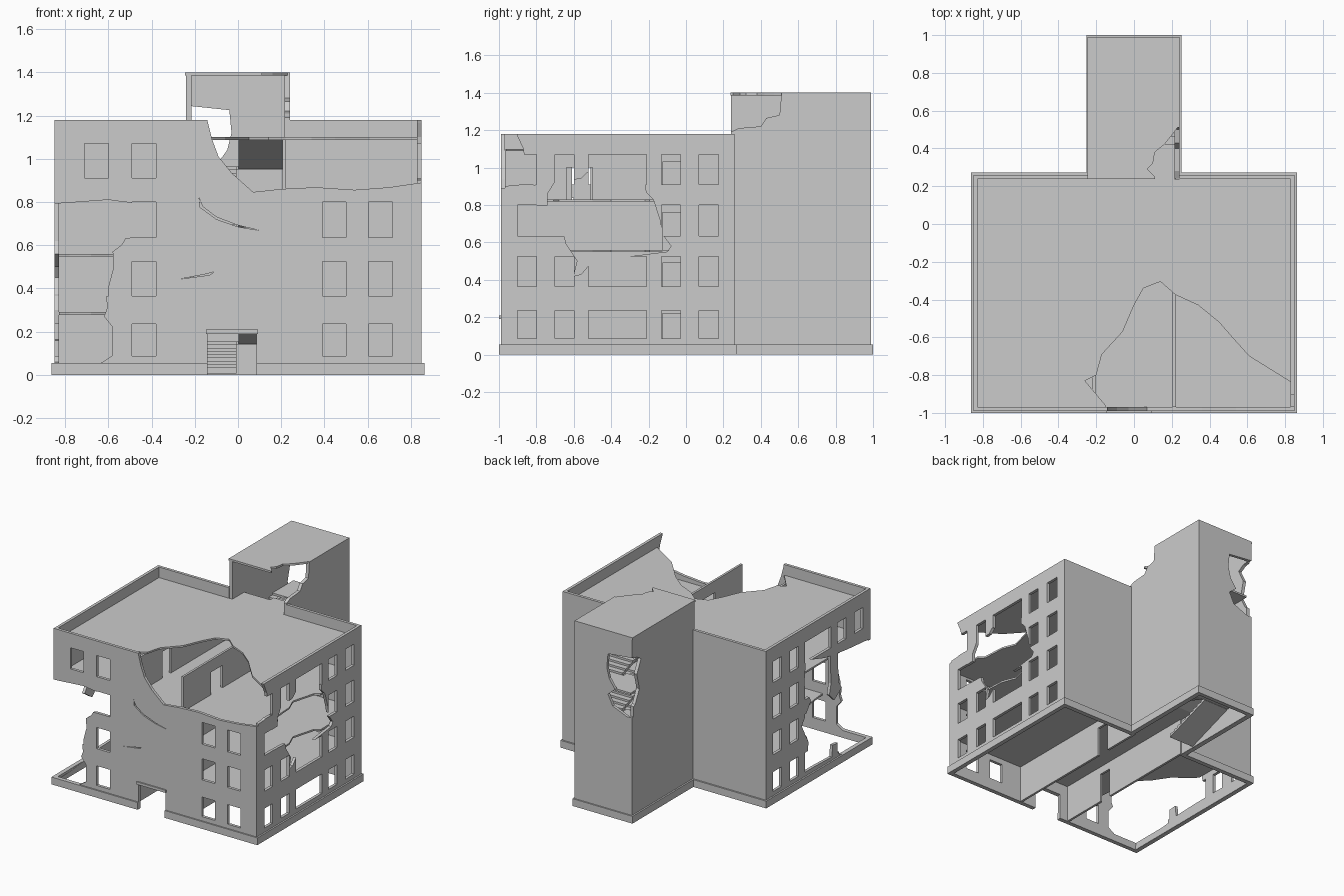
import bpy, bmesh

AX = {'x': lambda u, v, w: (w, u, v),    # outline in y,z
      'y': lambda u, v, w: (u, w, v),    # outline in x,z
      'z': lambda u, v, w: (u, v, w)}    # outline in x,y


def prism(name, axis, pts, a, b):
    """Extrude a 2D outline along an axis from a to b."""
    bm = bmesh.new()
    lo = [bm.verts.new(AX[axis](u, v, a)) for u, v in pts]
    hi = [bm.verts.new(AX[axis](u, v, b)) for u, v in pts]
    n = len(pts)
    bm.faces.new(lo)
    bm.faces.new(hi)
    for i in range(n):
        bm.faces.new((lo[i], lo[(i + 1) % n], hi[(i + 1) % n], hi[i]))
    bmesh.ops.recalc_face_normals(bm, faces=bm.faces)
    me = bpy.data.meshes.new(name)
    bm.to_mesh(me)
    bm.free()
    ob = bpy.data.objects.new(name, me)
    bpy.context.scene.collection.objects.link(ob)
    return ob


def rect(u0, u1, v0, v1):
    return [(u0, v0), (u1, v0), (u1, v1), (u0, v1)]


def panel(name, axis, pts, a, b, holes=()):
    """Flat slab or wall with openings cut through it."""
    ob = prism(name, axis, pts, a, b)
    cutters = []
    for h in holes:
        c = prism("cutter", axis, h, a - 0.05, b + 0.05)
        c.hide_render = True
        m = ob.modifiers.new("cut", 'BOOLEAN')
        m.operation, m.solver, m.object = 'DIFFERENCE', 'EXACT', c
        cutters.append(c)
    if cutters:
        dg = bpy.context.evaluated_depsgraph_get()
        me = bpy.data.meshes.new_from_object(ob.evaluated_get(dg))
        ob.modifiers.clear()
        ob.data = me
        for c in cutters:
            bpy.data.objects.remove(c)
    return ob


def box(name, x0, x1, y0, y1, z0, z1):
    return prism(name, 'z', rect(x0, x1, y0, y1), z0, z1)


ROWS = [(0.087, 0.235), (0.365, 0.525), (0.635, 0.80), (0.91, 1.07)]
FLOORS = [0.02, 0.29, 0.56, 0.83, 1.10]
T = 0.022

# front wall: windows, entrance, blasted corner and top, cracks
front_win = [rect(x, x + 0.11, *r) for x in (-0.71, -0.49, 0.39, 0.605) for r in ROWS]
front_top = [(-0.14, 1.3), (-0.14, 1.17), (-0.12, 1.09), (-0.09, 1.01), (-0.03, 0.935), (0.07, 0.846),
             (0.2, 0.86), (0.36, 0.868), (0.54, 0.856), (0.7, 0.868), (0.9, 0.897), (0.9, 1.3)]
front_corner = [(-0.9, 0.79), (-0.8, 0.795), (-0.6, 0.81), (-0.55, 0.803), (-0.44, 0.79), (-0.45, 0.64),
                (-0.52, 0.632), (-0.54, 0.6), (-0.58, 0.57), (-0.575, 0.5), (-0.61, 0.37), (-0.605, 0.31),
                (-0.62, 0.27), (-0.58, 0.22), (-0.58, 0.09), (-0.65, 0.045), (-0.7, 0.028), (-0.9, 0.03)]
crack_a = [(-0.18, 0.82), (-0.175, 0.775), (-0.1, 0.72), (0, 0.685), (0.1, 0.668),
           (0, 0.692), (-0.1, 0.73), (-0.165, 0.78)]
crack_b = [(-0.27, 0.443), (-0.13, 0.462), (-0.11, 0.477), (-0.15, 0.466)]
panel("front_wall", 'y', rect(-0.85, 0.85, 0.001, 1.18), -0.99, -0.99 + T,
      front_win + [rect(-0.14, 0.085, -0.1, 0.19), front_top, front_corner, crack_a, crack_b])

# side walls share the window layout, each with its own damage
side_win = [rect(*y, *r) for y in ((-0.9, -0.8), (-0.7, -0.6), (-0.52, -0.21), (-0.13, -0.03), (0.07, 0.175))
            for r in ROWS]
right_top = [(-1.1, 1.3), (-0.95, 1.3), (-0.9, 1.165), (-0.87, 1.1), (-0.86, 1.02), (-0.815, 0.96),
             (-0.805, 0.905), (-0.86, 0.92), (-0.9, 0.905), (-1.1, 0.895)]
right_hole = [(-0.38, 1.065), (-0.45, 1.0), (-0.53, 0.97), (-0.56, 0.94), (-0.7, 0.925), (-0.74, 0.86),
              (-0.74, 0.798), (-0.88, 0.795), (-0.88, 0.637), (-0.65, 0.63), (-0.64, 0.59), (-0.58, 0.5),
              (-0.6, 0.42), (-0.56, 0.43), (-0.5, 0.5), (-0.22, 0.535), (-0.1, 0.55), (-0.08, 0.58),
              (-0.125, 0.64), (-0.14, 0.72), (-0.175, 0.83), (-0.215, 0.87), (-0.22, 1.06)]
left_hole = [(-0.22, 0.93), (-0.45, 0.86), (-0.7, 0.825), (-1.1, 0.79), (-1.1, 0.03), (-0.8, 0.04),
             (-0.62, 0.06), (-0.6, 0.16), (-0.54, 0.165), (-0.53, 0.08), (-0.23, 0.09), (-0.25, 0.3),
             (-0.17, 0.45), (-0.28, 0.6), (-0.2, 0.75)]
side = rect(-0.99 + T, 0.26, 0.001, 1.18)
panel("right_wall", 'x', side, 0.85 - T, 0.85, side_win + [right_top, right_hole])
panel("left_wall", 'x', side, -0.85, -0.85 + T, side_win + [left_hole])

# ragged pier still hanging inside the left breach
prism("left_pier_remnant", 'x', [(-0.6, 0.87), (-0.61, 0.62), (-0.65, 0.56), (-0.56, 0.5), (-0.5, 0.56),
                                 (-0.52, 0.64), (-0.51, 0.87)], -0.85, -0.85 + T)

# back walls either side of the stair tower
for s, n in ((-1, "left"), (1, "right")):
    a, b = sorted((s * 0.24, s * (0.85 - T)))
    box("back_wall_" + n, a, b, 0.26 - T, 0.26, 0, 1.18)

# corridor walls with a doorway on every storey
for s, n, yd in ((-1, "left", -0.56), (1, "right", -0.075)):
    doors = [rect(yd - 0.05, yd + 0.05, (f if f > 0.1 else -0.1), f + 0.2) for f in FLOORS[:4]]
    if s > 0:
        doors.append(rect(-0.64, -0.5, 0.83, 1.0))
    a, b = sorted((s * 0.205, s * 0.222))
    panel("corridor_wall_" + n, 'x', rect(-0.968, 0.26, 0.001, 1.09), a, b, doors)

# floor slabs and roof, broken where the walls are breached
roof_hole = [(-0.15, -1.1), (-0.15, -0.96), (-0.26, -0.83), (-0.2, -0.8), (-0.17, -0.69), (-0.06, -0.57),
             (0.0, -0.43), (0.05, -0.34), (0.14, -0.305), (0.22, -0.375), (0.34, -0.43), (0.45, -0.52),
             (0.52, -0.6), (0.61, -0.7), (0.9, -0.88), (0.9, -1.1)]
left_break = [(-0.9, -0.2), (-0.78, -0.33), (-0.68, -0.4), (-0.6, -0.52), (-0.5, -0.62), (-0.45, -1.1), (-0.9, -1.1)]
right_break = [(0.9, -0.76), (0.79, -0.68), (0.78, -0.5), (0.74, -0.4), (0.79, -0.22), (0.9, -0.15)]
slab = [(-0.829, -0.969), (0.829, -0.969), (0.829, 0.239), (0.214, 0.239), (0.214, 0.38),
        (-0.214, 0.38), (-0.214, 0.239), (-0.829, 0.239)]
breaks = {1: [left_break], 2: [left_break, right_break], 3: [right_break], 4: [roof_hole]}
for i, cuts in breaks.items():
    panel("roof" if i == 4 else f"floor_{i}", 'z', slab, FLOORS[i] - 0.013, FLOORS[i], cuts)

# stair tower shell, open to the corridor, with two broken corners
tower_hole_r = [(0.1, 1.185), (0.24, 1.19), (0.28, 1.21), (0.4, 1.22), (0.43, 1.265), (0.5, 1.28),
                (0.51, 1.39), (0.51, 1.5), (0.1, 1.5)]
tower_hole_b = [(-0.3, 1.25), (-0.23, 1.245), (-0.04, 1.225), (-0.03, 1.12), (-0.05, 1.04), (-0.1, 0.97),
                (-0.04, 0.92), (-0.08, 0.84), (-0.2, 0.79), (-0.3, 0.8)]
tower_hole_l = [(1.1, 1.25), (0.93, 1.23), (0.88, 1.2), (0.93, 1.1), (0.9, 0.98), (0.95, 0.88), (1.1, 0.8)]
tside = rect(0.24, 0.968, 0.001, 1.399)
panel("tower_wall_right", 'x', tside, 0.215, 0.24, [tower_hole_r])
panel("tower_wall_left", 'x', tside, -0.24, -0.215, [tower_hole_l])
panel("tower_wall_back", 'y', rect(-0.24, 0.24, 0.001, 1.399), 0.968, 0.99, [tower_hole_b])
roof_chip = [(0.11, 0.1), (0.11, 0.25), (0.07, 0.29), (0.1, 0.32), (0.11, 0.38), (0.16, 0.42),
             (0.2, 0.47), (0.23, 0.51), (0.4, 0.53), (0.4, 0.1)]
panel("tower_roof", 'z', rect(-0.245, 0.24, 0.238, 0.99), 1.385, 1.4, [roof_chip])

# half-turn stairs: left flight up to the landing, right flight back to the next floor
Y0, Y1, N = 0.38, 0.76, 9
for i in range(4):
    z0, z2 = FLOORS[i], FLOORS[i + 1]
    zm = (z0 + z2) / 2
    for tag, za, zb, ya, yb, xa, xb in (("lower", z0, zm, Y0, Y1, -0.214, -0.008),
                                       ("upper", zm, z2, Y1, Y0, 0.003, 0.214)):
        dy, dz = (yb - ya) / N, (zb - za) / N
        pts = [(ya, za - 0.013)]
        for k in range(N):
            pts += [(ya + k * dy, za + (k + 1) * dz), (ya + (k + 1) * dy, za + (k + 1) * dz)]
        pts.append((yb, zb - 0.016))
        prism(f"stair_{tag}_{i}", 'x', pts, xa, xb)
    box(f"landing_{i}", -0.214, 0.214, Y1, 0.967, zm - 0.014, zm)

# plinth around the footprint and the entrance canopy
P = 0.055
box("plinth_front_left", -0.862, -0.14, -1.0, -0.968, 0, P)
box("plinth_front_right", 0.085, 0.862, -1.0, -0.968, 0, P)
for s, n in ((-1, "left"), (1, "right")):
    def strip(part, xa, xb, ya, yb):
        a, b = sorted((s * xa, s * xb))
        box(f"plinth_{part}_{n}", a, b, ya, yb, 0, P)
    strip("side", 0.83, 0.862, -0.968, 0.272)
    strip("back", 0.252, 0.83, 0.24, 0.272)
    strip("tower", 0.217, 0.252, 0.24, 1.0)
box("plinth_tower_back", -0.217, 0.217, 0.97, 1.0, 0, P)
box("entrance_canopy", -0.148, 0.093, -1.0, -0.97, 0.19, 0.21)
